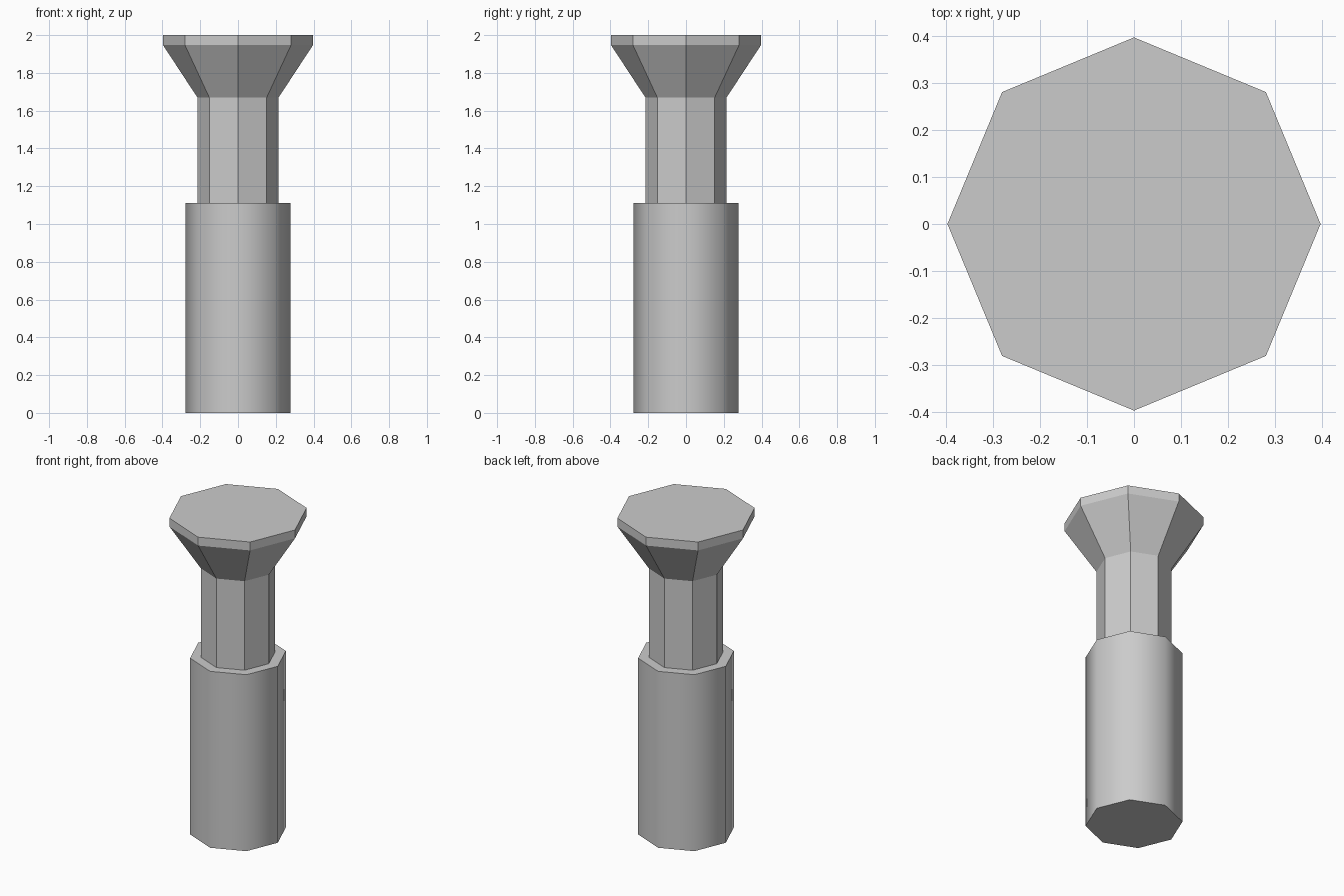
import bpy, bmesh
from math import cos, sin, pi, radians

if "Cube" in bpy.data.objects:
    bpy.data.objects.remove(bpy.data.objects["Cube"])

SIDES = 8


def lathe(name, profile):
    """Capped eight-sided solid from (radius, height) pairs, corners on the axes."""
    bm = bmesh.new()
    rings = [[bm.verts.new((r * cos(2 * pi * i / SIDES), r * sin(2 * pi * i / SIDES), z))
              for i in range(SIDES)] for r, z in profile]
    for low, high in zip(rings, rings[1:]):
        for i in range(SIDES):
            j = (i + 1) % SIDES
            bm.faces.new((low[i], low[j], high[j], high[i]))
    bm.faces.new(rings[0][::-1])
    bm.faces.new(rings[-1])
    mesh = bpy.data.meshes.new(name)
    bm.to_mesh(mesh)
    bm.free()
    obj = bpy.data.objects.new(name, mesh)
    bpy.context.collection.objects.link(obj)
    return obj


# Lower sleeve: smooth sides with sharp cap edges
sleeve = lathe("lower_sleeve", [(0.277, 0), (0.277, 1.11)])
bpy.context.view_layer.objects.active = sleeve
sleeve.select_set(True)
bpy.ops.object.shade_smooth_by_angle(angle=radians(60))

# Faceted neck flaring into the head with a thin rim
lathe("neck_and_head", [(0.215, 1.10), (0.215, 1.67), (0.397, 1.947), (0.397, 2.0)])
